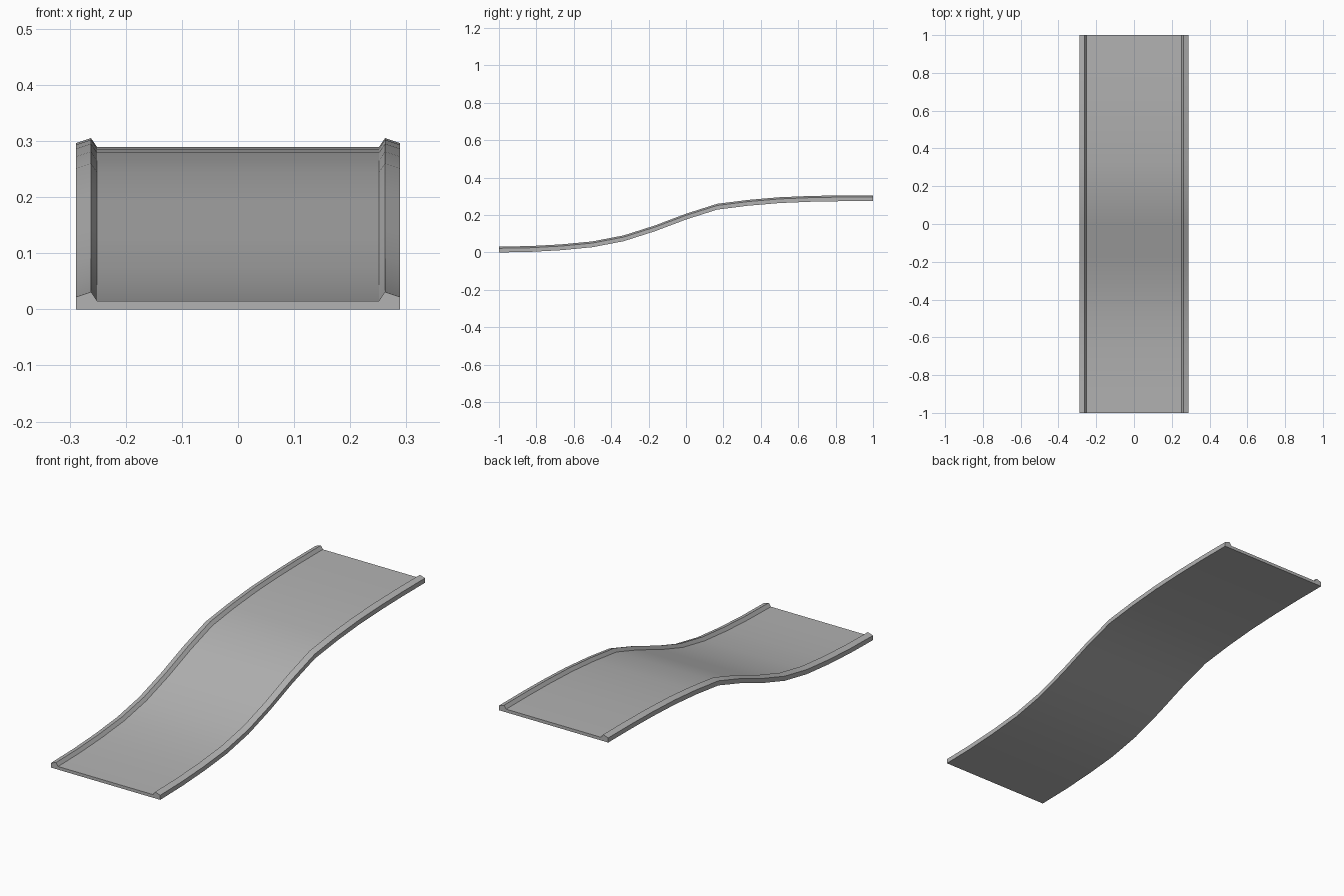
import bpy, bmesh

cube = bpy.data.objects.get("Cube")
if cube:
    bpy.data.objects.remove(cube, do_unlink=True)

grey = bpy.data.materials.new("light_grey")
grey.use_nodes = True
colour = (0.45, 0.45, 0.45, 1)
grey.diffuse_color = colour
grey.node_tree.nodes["Principled BSDF"].inputs["Base Color"].default_value = colour

# Half cross-section (x, z), from deck edge over the raised lip to the underside
half = [(0.251, 0.015), (0.262, 0.031), (0.289, 0.022), (0.289, 0.0)]
section = half + [(-x, z) for x, z in reversed(half)]

# Rise of the slope at evenly spaced stations from front to back
rise = [0, 0.003, 0.012, 0.028, 0.060, 0.113, 0.176, 0.229,
        0.250, 0.264, 0.271, 0.274, 0.274]

# Sweep the section along the slope
bm = bmesh.new()
rings = []
for i, h in enumerate(rise):
    y = -1 + 2 * i / (len(rise) - 1)
    rings.append([bm.verts.new((x, y, z + h)) for x, z in section])
n = len(section)
for a, b in zip(rings, rings[1:]):
    for k in range(n):
        j = (k + 1) % n
        bm.faces.new((a[k], a[j], b[j], b[k]))
bm.faces.new(rings[0])
bm.faces.new(rings[-1])
bmesh.ops.recalc_face_normals(bm, faces=bm.faces)

mesh = bpy.data.meshes.new("sloped_track")
bm.to_mesh(mesh)
bm.free()
mesh.materials.append(grey)
track = bpy.data.objects.new("sloped_track", mesh)
bpy.context.collection.objects.link(track)

# Smooth along the slope, sharp at the lips and ends
bpy.ops.object.select_all(action="DESELECT")
track.select_set(True)
bpy.context.view_layer.objects.active = track
bpy.ops.object.shade_smooth_by_angle(angle=0.52)
